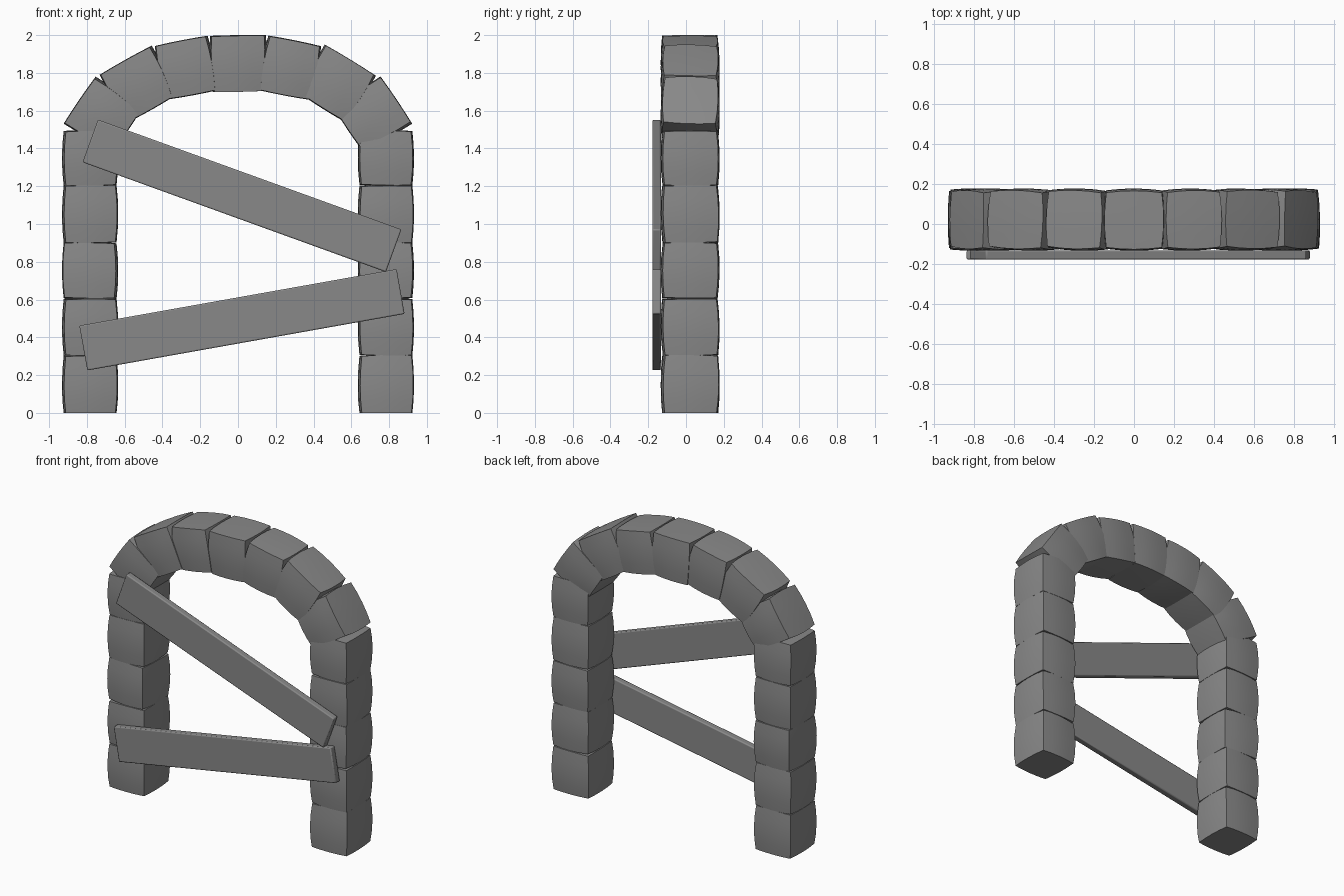
import bpy, bmesh, math, random
from mathutils import Vector

if "Cube" in bpy.data.objects:
    bpy.data.objects.remove(bpy.data.objects["Cube"])

random.seed(4)

# dark grey shared by all parts
grey = bpy.data.materials.new("dark_grey")
grey.diffuse_color = (0.25, 0.25, 0.25, 1)
grey.use_nodes = True
grey.node_tree.nodes["Principled BSDF"].inputs["Base Color"].default_value = grey.diffuse_color


def finish(bm, name):
    bmesh.ops.recalc_face_normals(bm, faces=bm.faces)
    me = bpy.data.meshes.new(name)
    bm.to_mesh(me)
    bm.free()
    me.materials.append(grey)
    ob = bpy.data.objects.new(name, me)
    bpy.context.collection.objects.link(ob)
    bpy.ops.object.select_all(action='DESELECT')
    ob.select_set(True)
    bpy.context.view_layer.objects.active = ob
    bpy.ops.object.shade_smooth_by_angle(angle=math.radians(30))
    return ob


def stone(name, quad, bulge_v=0.02, side=1, twist=0.035):
    """Pillow-shaped block; quad = front outline (left-low, right-low, right-top, left-top)."""
    bm = bmesh.new()
    bmesh.ops.create_cube(bm, size=2)
    bmesh.ops.subdivide_edges(bm, edges=bm.edges[:], cuts=3, use_grid_fill=True)
    # slight random twist and tilt per stone
    turn, tilt, lean = (random.uniform(-twist, twist) for _ in range(3))
    a, b, c, d = [Vector(p) for p in quad]
    s = 0.06
    for v in bm.verts:
        x, y, z = v.co
        u = x * (1 - s * (z * z + y * y))
        w = y * (1 - s * (x * x + z * z))
        t = z * (1 - bulge_v * (x * x + y * y))
        u, w, t = u - turn * w, w + turn * u + 0.5 * tilt * t, t + 0.7 * lean * u - 0.5 * tilt * w
        fu, ft = (u + 1) / 2, (t + 1) / 2
        p = a.lerp(b, fu).lerp(d.lerp(c, fu), ft)
        v.co = (p.x * side, 0.022 + w * 0.156, min(max(p.y, 0), 2))
    return finish(bm, name)


# pillars: five stacked stones on each side
levels = [0, 0.305, 0.605, 0.9, 1.205, 1.495]
for side, label in ((-1, "left"), (1, "right")):
    for i in range(5):
        z0, z1 = levels[i] - (0.003 if i else 0.015), levels[i + 1] + 0.003
        stone(f"{label}_pillar_stone_{i + 1}",
              [(0.634, z0), (0.932, z0), (0.932, z1), (0.634, z1)], 0.022, side)

# arch: keystone plus three stones each side, overlapping on the inside
stone("keystone", [(-0.14, 1.7), (0.14, 1.7), (0.158, 2.0), (-0.158, 2.0)], 0.01)
arch = [
    [(0.10, 1.705), (0.39, 1.655), (0.45, 1.945), (0.152, 2.0)],
    [(0.33, 1.68), (0.575, 1.535), (0.742, 1.785), (0.45, 1.955)],
    [(0.51, 1.60), (0.655, 1.39), (0.932, 1.525), (0.75, 1.79)],
]
for side, label in ((-1, "left"), (1, "right")):
    for i, quad in enumerate(arch):
        stone(f"{label}_arch_stone_{i + 1}", quad, 0.02, side)


# planks nailed across the front
def plank(name, x, z, length, width, angle):
    bpy.ops.mesh.primitive_cube_add(size=1, location=(x, -0.155, z),
                                    rotation=(0, -math.radians(angle), 0))
    ob = bpy.context.object
    ob.name = name
    ob.data.materials.append(grey)
    ob.scale = (length, 0.046, width)
    bpy.ops.object.transform_apply(location=False, rotation=False, scale=True)
    bev = ob.modifiers.new("bevel", 'BEVEL')
    bev.width = 0.007
    bev.segments = 2
    bpy.ops.object.shade_smooth_by_angle(angle=math.radians(50))


plank("upper_plank", 0.021, 1.149, 1.708, 0.24, -19.9)
plank("lower_plank", 0.021, 0.493, 1.706, 0.241, 10.1)
